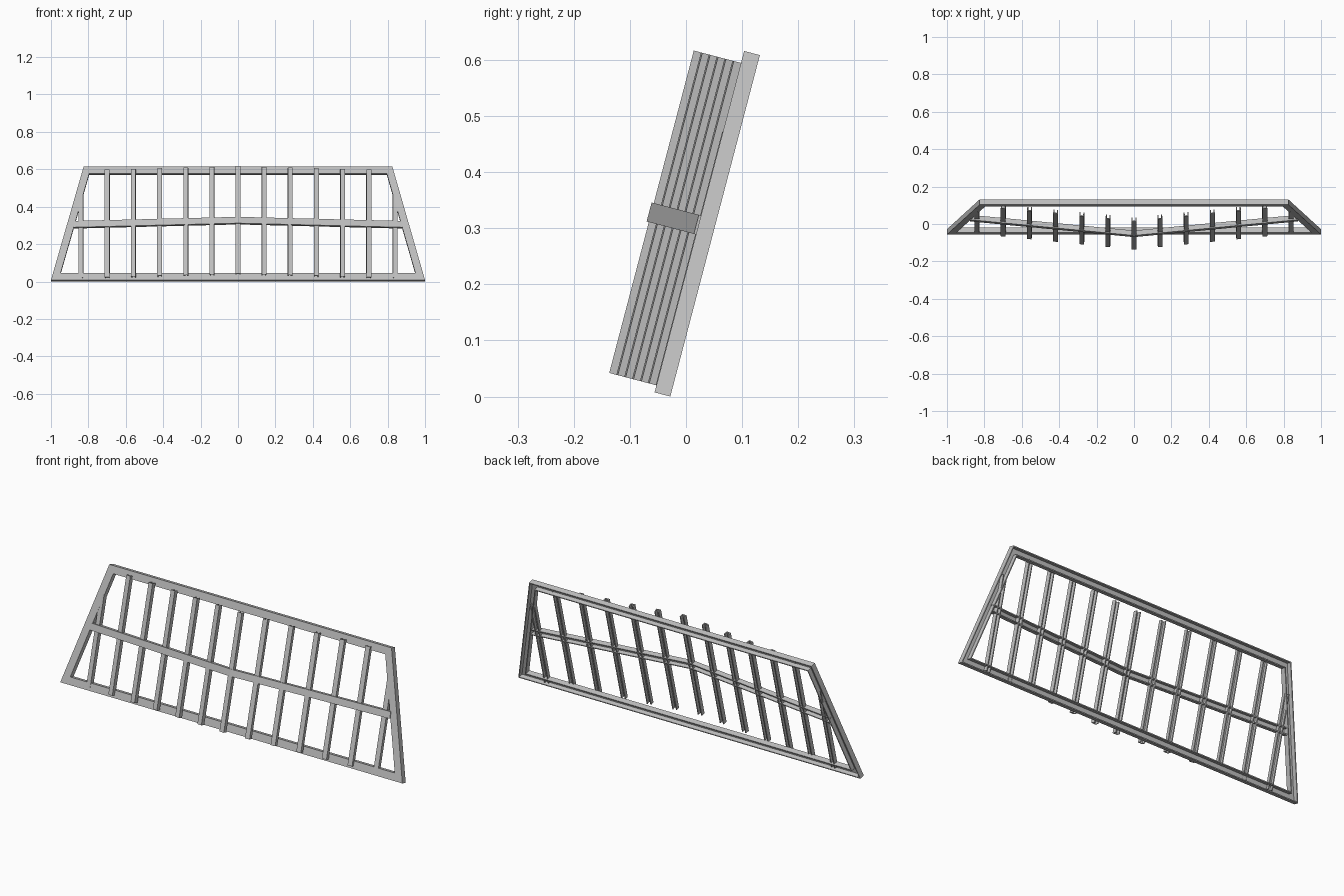
import bpy, math
from mathutils import Matrix, Vector

cube = bpy.data.objects.get("Cube")
if cube:
    bpy.data.objects.remove(cube, do_unlink=True)

grey = bpy.data.materials.new("light grey metal")
grey.use_nodes = True
colour = (0.53, 0.53, 0.53, 1)
grey.diffuse_color = colour
grey.node_tree.nodes["Principled BSDF"].inputs["Base Color"].default_value = colour

# Leaning plane: local x across, y up the slope, z out of the front
TILT = math.radians(14.7)
up = Vector((0, math.sin(TILT), math.cos(TILT)))
out = Vector((0, -math.cos(TILT), math.sin(TILT)))
LEAN = Matrix.Translation((0, -0.056, 0.0074)) @ Matrix((
    (1, 0, 0), (0, up.y, out.y), (0, up.z, out.z))).to_4x4()


def channel(width, depth, wall):
    """U profile, open at the back: (across, depth) pairs."""
    w, d, t = width, -depth, wall
    return [(0, 0), (w, 0), (w, d), (w - t, d), (w - t, -t), (t, -t), (t, d), (0, d)]


def loft(name, rings, closed, place=Matrix()):
    """Skin a run of matching cross-sections."""
    n, m = len(rings[0]), len(rings)
    verts = [p for ring in rings for p in ring]
    faces = []
    for i in range(m if closed else m - 1):
        a, b = i * n, (i + 1) % m * n
        faces += [(a + j, a + (j + 1) % n, b + (j + 1) % n, b + j) for j in range(n)]
    if not closed:
        faces += [tuple(reversed(range(n))), tuple(range((m - 1) * n, m * n))]
    mesh = bpy.data.meshes.new(name)
    mesh.from_pydata(verts, [], faces)
    mesh.materials.append(grey)
    obj = bpy.data.objects.new(name, mesh)
    bpy.context.collection.objects.link(obj)
    obj.matrix_world = LEAN @ place
    # Make the faces point outwards
    import bmesh
    bm = bmesh.new()
    bm.from_mesh(mesh)
    bmesh.ops.recalc_face_normals(bm, faces=bm.faces)
    bm.to_mesh(mesh)
    bm.free()
    return obj


# Trapezoid frame with mitred corners
HEIGHT, BOTTOM, TOP = 0.629, 1.0, 0.825
slope = (BOTTOM - TOP) / HEIGHT
side_stretch = math.hypot(1, slope)


def corner(sx, top, inset, z):
    y = HEIGHT - inset if top else inset
    return (sx * (BOTTOM - slope * y - inset * side_stretch), y, z)


frame_profile = channel(0.039, 0.029, 0.005)
loft("frame", [[corner(sx, top, i, z) for i, z in frame_profile]
               for sx, top in ((-1, 0), (1, 0), (1, 1), (-1, 1))], True)

# Upright bars, fanned along a shallow V
SPACING, WIDTH, STEP = 0.14, 0.025, 0.0145
bar_profile = channel(WIDTH, 0.022, 0.005)
for k in range(-6, 7):
    top = 0.48 if abs(k) == 6 else 0.607
    rings = [[(a - WIDTH / 2, y, z) for a, z in bar_profile] for y in (0.013, top)]
    turn = math.atan2(STEP, SPACING) * ((k > 0) - (k < 0))
    place = Matrix.Translation((k * SPACING, 0, 0.087 - STEP * abs(k))) @ Matrix.Rotation(turn, 4, 'Y')
    loft(f"upright_bar_{k + 7}", rings, False, place)

# Bent cross rail
rail_profile = channel(0.035, 0.027, 0.005)
loft("cross_rail", [[(x, 0.291 + a, front + z) for a, z in rail_profile]
                    for x, front in ((-0.877, 0.004), (0, 0.091), (0.877, 0.004))], False)
